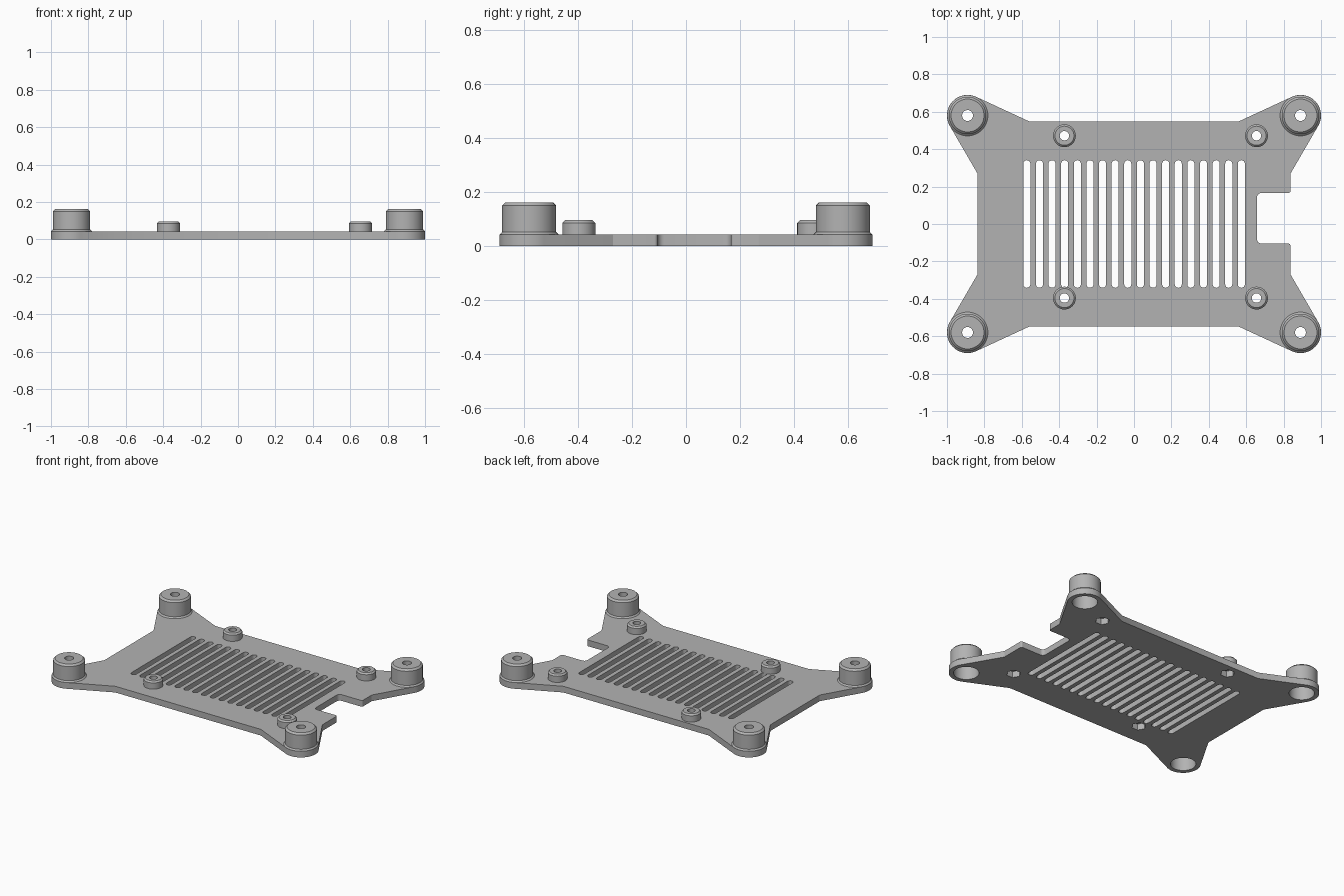
import bpy
import bmesh
from math import sin, cos, pi, atan2, asin, sqrt, hypot

cube = bpy.data.objects.get("Cube")
if cube:
    bpy.data.objects.remove(cube, do_unlink=True)

THICK = 0.043
CORNER_X, CORNER_Y, PAD_R = 0.89, 0.58, 0.11
BORE_R = 0.08
BODY_X, BODY_Y = 0.837, 0.548      # main body half sizes
NECK_X, NECK_Y = 0.559, 0.27       # where the corner arms leave the body

grey = bpy.data.materials.new("mid grey")
grey.use_nodes = True
grey.diffuse_color = (0.45, 0.45, 0.45, 1)
grey.node_tree.nodes["Principled BSDF"].inputs["Base Color"].default_value = (0.45, 0.45, 0.45, 1)


def arc(cx, cy, r, a0, a1, n):
    return [(cx + r * cos(a0 + (a1 - a0) * i / n), cy + r * sin(a0 + (a1 - a0) * i / n))
            for i in range(n + 1)]


def circle(cx, cy, r, n):
    return arc(cx, cy, r, 0, 2 * pi, n)[:-1]


def tangent_angle(px, py, side):
    """Angle on the corner pad where the line from a body point touches it."""
    dx, dy = CORNER_X - px, CORNER_Y - py
    d = hypot(dx, dy)
    a = atan2(dy, dx) + side * asin(PAD_R / d)
    reach = sqrt(d * d - PAD_R * PAD_R)
    return atan2(py + reach * sin(a) - CORNER_Y, px + reach * cos(a) - CORNER_X)


def arm(sx, sy):
    """Corner arm from the side edge round the pad to the long edge."""
    a0 = tangent_angle(BODY_X, NECK_Y, -1)
    a1 = tangent_angle(NECK_X, BODY_Y, 1)
    pts = [(BODY_X, NECK_Y)] + arc(CORNER_X, CORNER_Y, PAD_R, a0, a1, 24) + [(NECK_X, BODY_Y)]
    pts = [(sx * x, sy * y) for x, y in pts]
    return pts if sx * sy > 0 else pts[::-1]


def slot(x, half, r):
    return arc(x, half - r, r, 0, pi, 8) + arc(x, r - half, r, pi, 2 * pi, 8)


def finish(obj):
    obj.data.materials.clear()
    obj.data.materials.append(grey)
    bpy.ops.object.select_all(action='DESELECT')
    obj.select_set(True)
    bpy.context.view_layer.objects.active = obj
    bpy.ops.object.shade_smooth_by_angle(angle=pi / 6)


def lathe(name, profile, x, y, steps=48):
    """Spin a closed (radius, height) profile round the vertical axis."""
    bm = bmesh.new()
    verts = [bm.verts.new((r, 0, z)) for r, z in profile]
    edges = [bm.edges.new((v, verts[(i + 1) % len(verts)])) for i, v in enumerate(verts)]
    bmesh.ops.spin(bm, geom=verts + edges, cent=(0, 0, 0), axis=(0, 0, 1),
                   angle=2 * pi, steps=steps, use_merge=True)
    bmesh.ops.remove_doubles(bm, verts=bm.verts, dist=1e-5)
    bmesh.ops.recalc_face_normals(bm, faces=bm.faces)
    mesh = bpy.data.meshes.new(name)
    bm.to_mesh(mesh)
    bm.free()
    obj = bpy.data.objects.new(name, mesh)
    obj.location = (x, y, 0)
    bpy.context.collection.objects.link(obj)
    finish(obj)


# Plate outline with the rounded cable notch in the left side
n_in, n_lo, n_hi, n_r = 0.657, -0.105, 0.166, 0.025
notch = (arc(BODY_X - 0.012, n_lo - 0.012, 0.012, 0, pi / 2, 4)
         + arc(n_in + n_r, n_lo + n_r, n_r, 1.5 * pi, pi, 6)
         + arc(n_in + n_r, n_hi - n_r, n_r, pi, pi / 2, 6)
         + arc(BODY_X - 0.012, n_hi + 0.012, 0.012, -pi / 2, 0, 4))
outline = arm(1, 1) + arm(-1, 1) + arm(-1, -1) + arm(1, -1) + notch

bosses = [(sx * CORNER_X, sy * CORNER_Y) for sx in (1, -1) for sy in (1, -1)]
standoffs = [(x, y) for x in (-0.372, 0.655) for y in (0.472, -0.396)]

# Openings: vent slots, boss bores and hexagonal nut pockets
loops = [outline]
loops += [slot(-0.573 + i * 1.147 / 17, 0.341, 0.019) for i in range(18)]
loops += [circle(x, y, BORE_R, 48) for x, y in bosses]
loops += [circle(x, y, 0.046, 6) for x, y in standoffs]

curve = bpy.data.curves.new("base_plate", 'CURVE')
curve.dimensions = '2D'
curve.fill_mode = 'BOTH'
curve.extrude = THICK / 2
for pts in loops:
    spline = curve.splines.new('POLY')
    spline.points.add(len(pts) - 1)
    for p, (x, y) in zip(spline.points, pts):
        p.co = (x, y, 0, 1)
    spline.use_cyclic_u = True
plate = bpy.data.objects.new("base_plate", curve)
bpy.context.collection.objects.link(plate)
bpy.ops.object.select_all(action='DESELECT')
plate.select_set(True)
bpy.context.view_layer.objects.active = plate
bpy.ops.object.convert(target='MESH')
plate = bpy.context.view_layer.objects.active
bm = bmesh.new()
bm.from_mesh(plate.data)
bmesh.ops.remove_doubles(bm, verts=bm.verts, dist=1e-5)
bmesh.ops.translate(bm, verts=bm.verts, vec=(0, 0, THICK / 2))
bmesh.ops.recalc_face_normals(bm, faces=bm.faces)
bm.to_mesh(plate.data)
bm.free()
finish(plate)

# Tall corner bosses, hollow underneath with a small screw hole on top
boss_profile = [(BORE_R, THICK), (BORE_R, 0.115), (0.029, 0.115), (0.029, 0.162),
                (0.088, 0.162), (0.1, 0.15), (0.1, 0.052), (0.109, THICK)]
for i, (x, y) in enumerate(bosses):
    lathe(f"corner_boss_{i + 1}", boss_profile, x, y)

# Short board standoffs
standoff_profile = [(0.025, THICK), (0.025, 0.096), (0.051, 0.096), (0.061, 0.086), (0.061, THICK)]
for i, (x, y) in enumerate(standoffs):
    lathe(f"board_standoff_{i + 1}", standoff_profile, x, y, 32)
